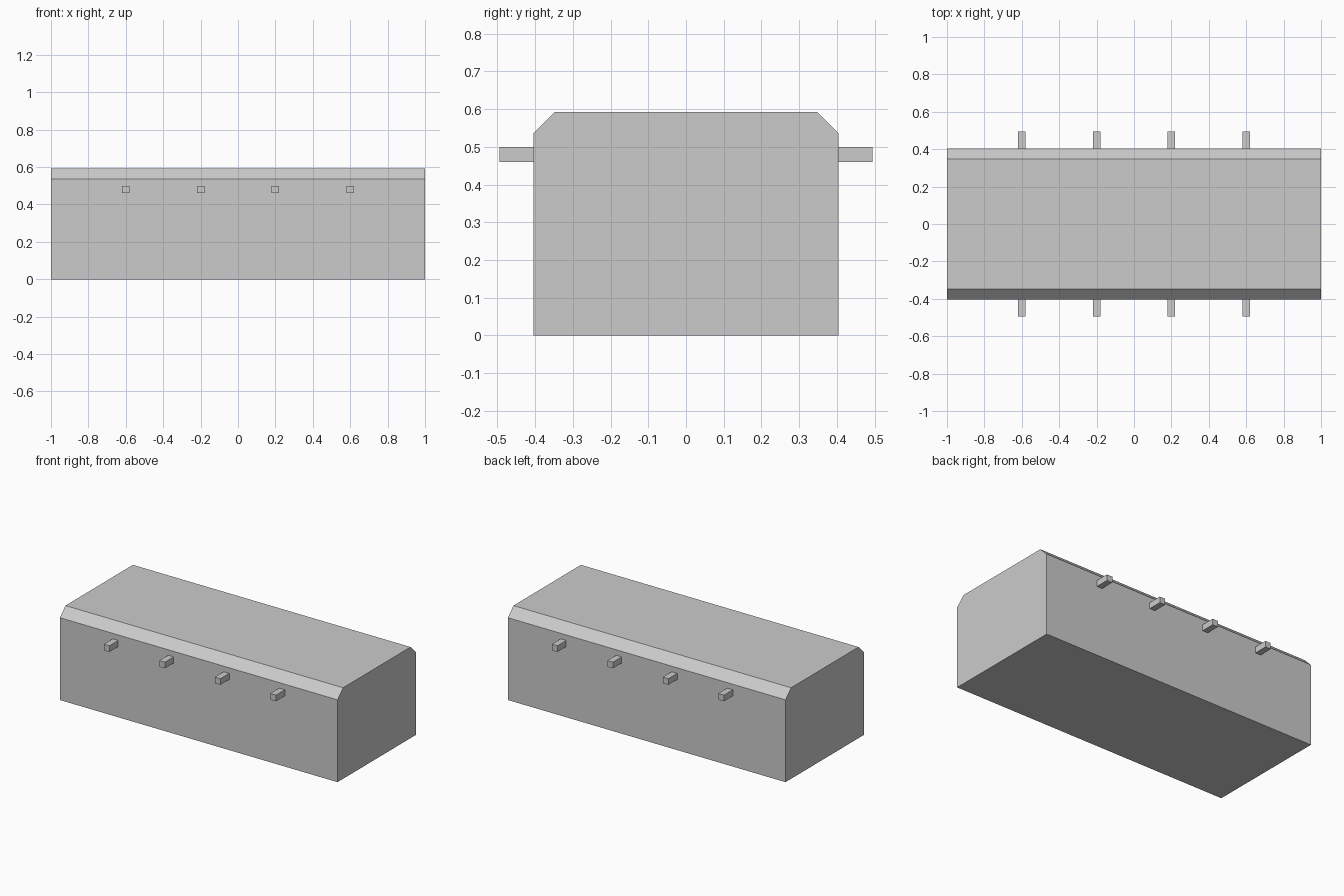
import bpy, bmesh

if "Cube" in bpy.data.objects:
    bpy.data.objects.remove(bpy.data.objects["Cube"])

HALF_LEN, HALF_W, HEIGHT, CHAMFER = 1.0, 0.404, 0.593, 0.057
PEG, PEG_TIP, PEG_Z = 0.04, 0.495, 0.48


def make_object(name, bm):
    bmesh.ops.recalc_face_normals(bm, faces=bm.faces)
    mesh = bpy.data.meshes.new(name)
    bm.to_mesh(mesh)
    bm.free()
    obj = bpy.data.objects.new(name, mesh)
    bpy.context.collection.objects.link(obj)
    return obj


def box(name, lo, hi):
    bm = bmesh.new()
    bmesh.ops.create_cube(bm, size=1)
    for v in bm.verts:
        v.co = [(a + b) / 2 + c * (b - a) for a, b, c in zip(lo, hi, v.co)]
    return make_object(name, bm)


# Body: chamfered end profile extruded along the length
w, h, c = HALF_W, HEIGHT, CHAMFER
profile = [(-w, 0), (w, 0), (w, h - c), (w - c, h), (c - w, h), (-w, h - c)]
bm = bmesh.new()
end = bm.faces.new([bm.verts.new((-HALF_LEN, y, z)) for y, z in profile])
ext = bmesh.ops.extrude_face_region(bm, geom=[end], use_keep_orig=True)
verts = [g for g in ext["geom"] if isinstance(g, bmesh.types.BMVert)]
bmesh.ops.translate(bm, verts=verts, vec=(2 * HALF_LEN, 0, 0))
make_object("body", bm)

# Pegs: four square stubs along each long side
for side, sign in (("front", -1), ("back", 1)):
    y0, y1 = sorted((sign * (HALF_W - 0.01), sign * PEG_TIP))
    for i in range(4):
        x = -0.6 + 0.4 * i
        box(f"{side}_peg_{i + 1}",
            (x - PEG / 2, y0, PEG_Z - PEG / 2),
            (x + PEG / 2, y1, PEG_Z + PEG / 2))
